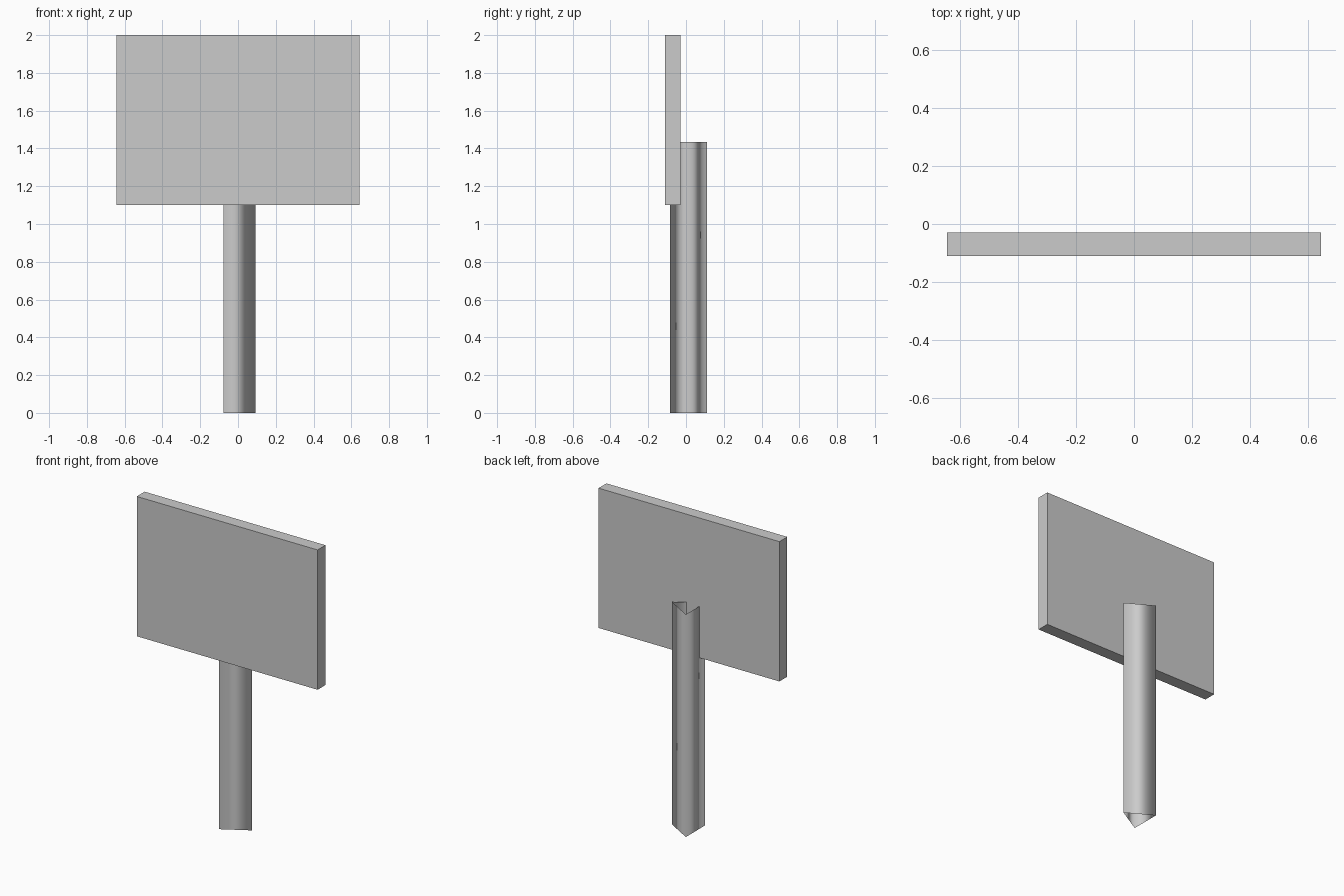
import bpy
import bmesh
import math
from mathutils import Matrix

cube = bpy.data.objects.get("Cube")
if cube:
    bpy.data.objects.remove(cube, do_unlink=True)

# One plain grey for the whole sign
grey = bpy.data.materials.new("plain grey")
grey.use_nodes = True
colour = (0.6, 0.6, 0.6, 1)
grey.diffuse_color = colour
grey.node_tree.nodes["Principled BSDF"].inputs["Base Color"].default_value = colour


def add_part(name, bm, smooth=False):
    mesh = bpy.data.meshes.new(name)
    bmesh.ops.recalc_face_normals(bm, faces=bm.faces)
    for face in bm.faces:
        face.smooth = smooth
    bm.to_mesh(mesh)
    bm.free()
    mesh.materials.append(grey)
    obj = bpy.data.objects.new(name, mesh)
    bpy.context.collection.objects.link(obj)
    return obj


# Sign board: thin flat slab
board = bmesh.new()
bmesh.ops.create_cube(board, size=1, matrix=Matrix.Translation((0, -0.07, 1.55))
                      @ Matrix.Diagonal((1.288, 0.08, 0.9, 1)))
add_part("sign_board", board)

# Post: open three-sided tube with smooth shading, one corner towards +x
radius, height = 0.112, 1.433
post = bmesh.new()
rings = []
for z in (0, height):
    rings.append([post.verts.new((-0.02 + radius * math.cos(i * math.tau / 3),
                                  0.013 + radius * math.sin(i * math.tau / 3), z))
                  for i in range(3)])
low, high = rings
for i in range(3):
    j = (i + 1) % 3
    post.faces.new((low[i], low[j], high[j], high[i]))
add_part("post", post, smooth=True)
